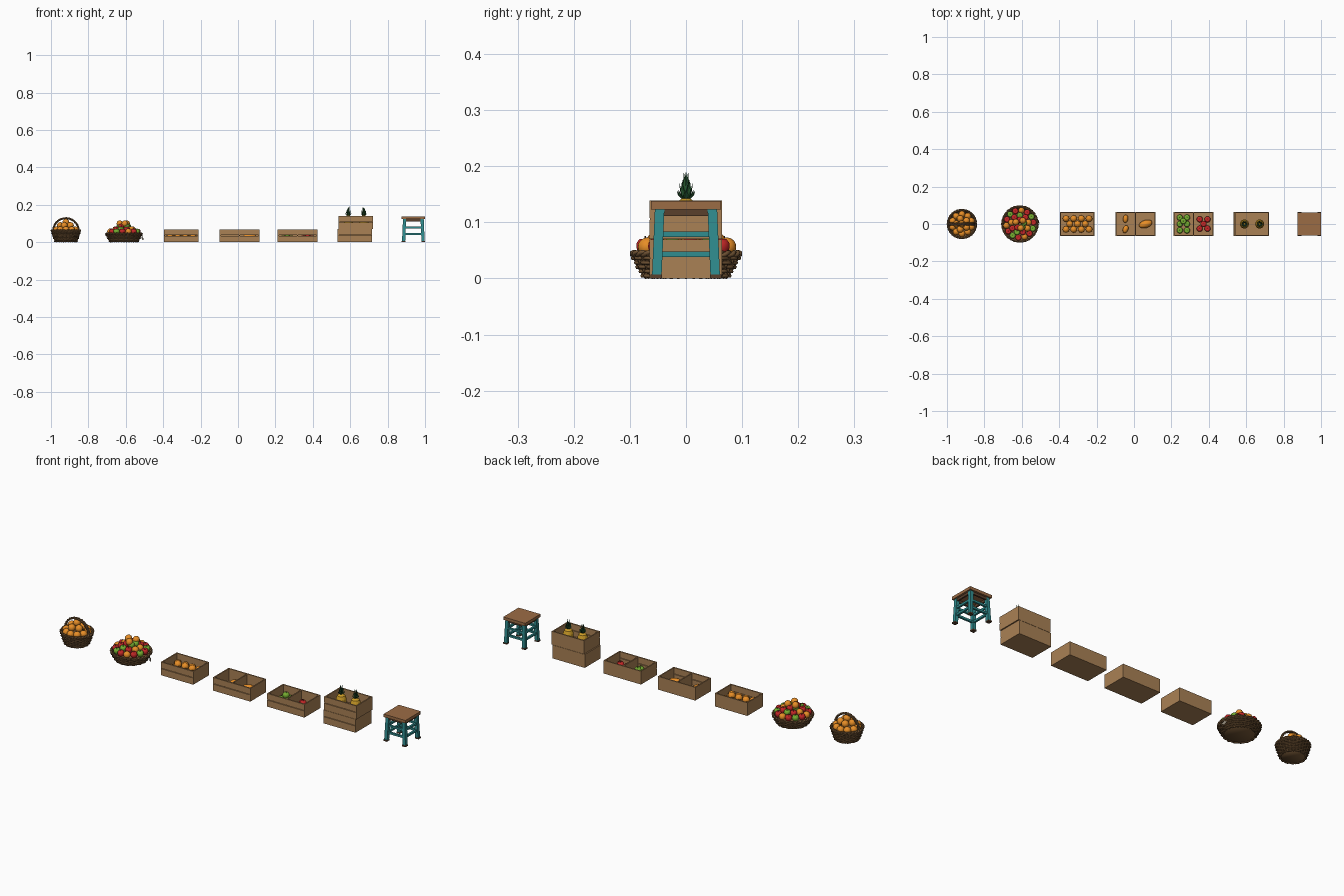
import bpy, math, random
from mathutils import Vector

if "Cube" in bpy.data.objects:
    bpy.data.objects.remove(bpy.data.objects["Cube"])
random.seed(4)


def mat(name, r, g, b):
    m = bpy.data.materials.new(name)
    m.diffuse_color = (r, g, b, 1)
    m.use_nodes = True
    m.node_tree.nodes["Principled BSDF"].inputs["Base Color"].default_value = m.diffuse_color
    return m


WOOD = mat("crate_wood", 0.40, 0.22, 0.09)
SEAT = mat("seat_wood", 0.33, 0.15, 0.06)
DARK = mat("dark_wood", 0.10, 0.05, 0.025)
TEAL = mat("teal_paint", 0.03, 0.27, 0.28)
WICKER = mat("wicker", 0.17, 0.09, 0.035)
ORANGE = mat("orange_peel", 0.80, 0.27, 0.02)
RED = mat("red_skin", 0.55, 0.02, 0.02)
GREEN = mat("green_skin", 0.18, 0.42, 0.03)
GOLD = mat("pineapple_skin", 0.60, 0.33, 0.02)
LEAF = mat("leaf", 0.02, 0.10, 0.03)
GREY = mat("tag_cloth", 0.30, 0.26, 0.20)


def mesh_obj(name, verts, faces, m, smooth=False):
    me = bpy.data.meshes.new(name)
    me.from_pydata(verts, [], faces)
    me.materials.append(m)
    for p in me.polygons:
        p.use_smooth = smooth
    ob = bpy.data.objects.new(name, me)
    bpy.context.collection.objects.link(ob)
    return ob


def beam(name, p0, p1, sx, sy, m):
    # box swept from p0 up to p1 with level ends
    vs = [(p[0] + a * sx / 2, p[1] + b * sy / 2, p[2]) for p in (p0, p1)
          for a, b in ((-1, -1), (1, -1), (1, 1), (-1, 1))]
    fs = [(3, 2, 1, 0), (4, 5, 6, 7)] + [(i, (i + 1) % 4, (i + 1) % 4 + 4, i + 4) for i in range(4)]
    return mesh_obj(name, vs, fs, m)


def box(name, x0, x1, y0, y1, z0, z1, m):
    cx, cy = (x0 + x1) / 2, (y0 + y1) / 2
    return beam(name, (cx, cy, z0), (cx, cy, z1), x1 - x0, y1 - y0, m)


def lathe(name, prof, n, m, loc=(0, 0, 0), smooth=True):
    vs = [(r * math.cos(2 * math.pi * i / n), r * math.sin(2 * math.pi * i / n), z)
          for r, z in prof for i in range(n)]
    fs = [(k * n + i, k * n + (i + 1) % n, (k + 1) * n + (i + 1) % n, (k + 1) * n + i)
          for k in range(len(prof) - 1) for i in range(n)]
    fs += [tuple(reversed(range(n))), tuple(range((len(prof) - 1) * n, len(prof) * n))]
    ob = mesh_obj(name, vs, fs, m, smooth)
    ob.location = loc
    return ob


def tube(name, pts, r, m, closed=False):
    cu = bpy.data.curves.new(name, 'CURVE')
    cu.dimensions = '3D'
    cu.bevel_depth, cu.bevel_resolution, cu.use_fill_caps = r, 1, True
    sp = cu.splines.new('POLY')
    sp.points.add(len(pts) - 1)
    for p, q in zip(sp.points, pts):
        p.co = (*q, 1)
    sp.use_cyclic_u = closed
    tmp = bpy.data.objects.new(name + "_path", cu)
    me = bpy.data.meshes.new_from_object(tmp)
    bpy.data.objects.remove(tmp)
    me.materials.clear()
    me.materials.append(m)
    ob = bpy.data.objects.new(name, me)
    bpy.context.collection.objects.link(ob)
    return ob


def fruit(name, loc, m, size=(0.017, 0.017, 0.017), turn=0):
    prof = [(max(math.sin(math.pi * k / 10), 0.01), -math.cos(math.pi * k / 10)) for k in range(11)]
    ob = lathe(name, prof, 16, m, loc)
    ob.scale = size
    ob.rotation_euler = (0, 0, turn)
    return ob


def apple(name, loc, m, s=0.0165):
    prof = [(0.1, -0.8), (0.45, -0.9), (0.8, -0.6), (1, 0), (0.95, 0.45), (0.65, 0.85), (0.35, 0.85), (0.03, 0.6)]
    ob = lathe(name, prof, 14, m, loc)
    ob.scale = (s, s, s)
    x, y, z = loc
    tube(name + "_stem", [(x, y, z + 0.6 * s), (x + 0.001, y, z + 1.2 * s)], 0.001, DARK)


def basket(name, cx, rb, rt, h, rows, n=28):
    rad = lambda z: rb + (rt - rb) * (z / h) ** 0.8
    # inner shell closing the weave
    zs = [h * k / 6 for k in range(7)]
    prof = [(rad(z) - 0.004, z + 0.003) for z in zs]
    prof += [(rad(z) - 0.007, z + 0.004) for z in reversed(zs)]
    lathe(name + "_shell", prof, 40, WICKER, (cx, 0, 0))
    # upright stakes
    for i in range(n):
        a = 2 * math.pi * i / n
        tube(f"{name}_stake_{i}", [(cx + (rad(z) - 0.001) * math.cos(a), (rad(z) - 0.001) * math.sin(a), z)
                                   for z in zs[::2]], 0.0025, WICKER)
    # weavers passing in and out of the stakes
    for k in range(rows):
        z = h * (k + 0.6) / (rows + 0.6)
        pts = []
        for j in range(n * 4):
            a = 2 * math.pi * j / (n * 4)
            r = rad(z) - 0.001 + 0.0025 * math.cos(n / 2 * a + k * math.pi)
            pts.append((cx + r * math.cos(a), r * math.sin(a), z))
        tube(f"{name}_weaver_{k}", pts, h / rows * 0.42, WICKER, True)
    # twisted rim
    for s in (0, 1):
        pts = []
        for j in range(120):
            a = 2 * math.pi * j / 120
            t = 15 * a + s * math.pi
            r = rt - 0.003 + 0.003 * math.cos(t)
            pts.append((cx + r * math.cos(a), r * math.sin(a), h + 0.003 * math.sin(t)))
        tube(f"{name}_rim_{s}", pts, 0.004, WICKER, True)


# tall basket of oranges
B1 = -0.92
basket("tall_basket", B1, 0.057, 0.078, 0.062, 8)
for s in (0, 1, 2):
    pts = []
    for j in range(61):
        a, t = math.pi * j / 60, 0.5 * j + s * 2 * math.pi / 3
        r = 0.068 + 0.0025 * math.cos(t)
        pts.append((B1 + r * math.cos(a), 0.006 * math.sin(t), 0.060 + r * math.sin(a)))
    tube(f"handle_strand_{s}", pts, 0.0035, WICKER)
for count, r, z in ((10, 0.052, 0.066), (5, 0.030, 0.089), (1, 0.0, 0.106)):
    for i in range(count):
        a = 2 * math.pi * (i + 0.5) / count
        fruit("basket_orange", (B1 + r * math.cos(a), r * math.sin(a), z), ORANGE, (0.018,) * 3)

# wide basket of mixed fruit
B2 = -0.61
basket("wide_basket", B2, 0.072, 0.097, 0.044, 5, 32)
for count, r, z in ((14, 0.073, 0.056), (9, 0.046, 0.068), (5, 0.022, 0.083)):
    for i in range(count):
        a = 2 * math.pi * (i + 0.25) / count
        p = (B2 + r * math.cos(a), r * math.sin(a), z)
        kind = (RED, ORANGE, RED, GREEN)[(i + count) % 4] if r > 0.03 else (GREEN, RED)[i % 2]
        if kind is ORANGE:
            fruit("mixed_orange", p, ORANGE)
        else:
            apple("mixed_apple", p, kind)
for x, y in ((-0.022, 0.01), (0.016, 0.018), (0.005, -0.022)):
    fruit("top_orange", (B2 + x, y, 0.099), ORANGE)
# cloth tag hanging on the wide basket
tube("tag_cord", [(B2 + 0.096, 0.006, 0.045), (B2 + 0.099, 0.01, 0.03)], 0.0015, GREY)
mesh_obj("tag", [(-0.514, 0.012, 0.034), (-0.505, 0.0, 0.018), (-0.508, 0.016, 0.008), (-0.516, 0.026, 0.022)],
         [(0, 1, 2, 3)], GREY)


def crate(name, x0, x1, z0, h, divided=False):
    t, d, z1 = 0.006, 0.064, z0 + h
    box(name + "_floor", x0, x1, -d, d, z0, z0 + t, WOOD)
    box(name + "_left_end", x0, x0 + t, -d, d, z0 + t, z1, WOOD)
    box(name + "_right_end", x1 - t, x1, -d, d, z0 + t, z1, WOOD)
    box(name + "_back", x0 + t, x1 - t, d - t, d, z0 + t, z1, WOOD)
    mid = z0 + h * 0.52
    box(name + "_front_low", x0, x1, -d - 0.001, -d + t, z0, mid - 0.0015, WOOD)
    box(name + "_front_high", x0, x1, -d - 0.001, -d + t, mid + 0.0015, z1, WOOD)
    if divided:
        c = (x0 + x1) / 2
        box(name + "_divider", c - 0.003, c + 0.003, -d + t, d - t, z0 + t, z1 - 0.002, WOOD)


# crate of oranges
crate("orange_crate", -0.395, -0.21, 0, 0.068)
for y, n, z in ((0.029, 4, 0.034), (-0.029, 4, 0.034), (0, 3, 0.045)):
    for i in range(n):
        fruit("crate_orange", (-0.302 + (i - (n - 1) / 2) * 0.041, y, z), ORANGE, (0.018,) * 3)

# divided crate with mangoes and a papaya
crate("mango_crate", -0.098, 0.116, 0, 0.068, True)
fruit("mango_a", (-0.045, 0.028, 0.02), ORANGE, (0.014, 0.022, 0.014), -0.1)
fruit("mango_b", (-0.045, -0.028, 0.02), ORANGE, (0.014, 0.022, 0.014), -0.4)
fruit("papaya", (0.062, 0, 0.027), ORANGE, (0.037, 0.021, 0.021), 0.3)

# divided crate with green and red apples
crate("apple_crate", 0.212, 0.425, 0, 0.068, True)
for x in (-0.019, 0.019):
    for y in (-0.034, 0, 0.034):
        apple("green_apple", (0.264 + x, y, 0.022), GREEN)
    for y in (-0.025, 0.025):
        apple("red_apple", (0.372 + x * 1.1, y, 0.022), RED)
apple("green_apple_top", (0.264, 0.015, 0.042), GREEN)
apple("red_apple_top", (0.372, 0, 0.035), RED)

# stacked crates with pineapples
crate("lower_crate", 0.533, 0.717, 0, 0.069)
crate("upper_crate", 0.538, 0.722, 0.07, 0.069)
for px in (0.59, 0.672):
    lathe("pineapple", [(0.010, 0.076), (0.020, 0.084), (0.0245, 0.100), (0.0245, 0.120), (0.019, 0.135), (0.008, 0.142)],
          14, GOLD, (px, 0, 0), False)
    for ring, (n, reach, top) in enumerate(((7, 0.017, 0.158), (6, 0.012, 0.173), (4, 0.005, 0.190))):
        for i in range(n):
            a = 2 * math.pi * (i + ring * 0.4) / n
            u, v = Vector((math.cos(a), math.sin(a), 0)), Vector((-math.sin(a), math.cos(a), 0))
            c, k = Vector((px, 0, 0)), Vector((0, 0, 1))
            base, waist = c + u * 0.004 + k * 0.139, c + u * (reach * 0.7 + 0.002) + k * (0.139 * 0.5 + top * 0.5)
            tip = c + u * reach + k * top
            mesh_obj("pineapple_leaf", [base - v * 0.003, base + v * 0.003, waist + v * 0.0045, tip, waist - v * 0.0045,
                                        waist - u * 0.002], [(0, 1, 2, 5), (0, 5, 4), (5, 2, 3), (5, 3, 4)], LEAF)

# stool
SX = 0.9375
box("stool_seat", SX - 0.0625, 1.0, -0.0625, 0.0625, 0.123, 0.138, SEAT)
for sx in (-1, 1):
    for sy in (-1, 1):
        beam("stool_leg", (SX + sx * 0.052, sy * 0.052, 0.005), (SX + sx * 0.047, sy * 0.047, 0.123), 0.017, 0.017, TEAL)
        beam("stool_foot", (SX + sx * 0.053, sy * 0.053, 0), (SX + sx * 0.053, sy * 0.053, 0.007), 0.02, 0.02, DARK)
    for z in (0.043, 0.079):
        x, y = SX + sx * 0.049, sx * 0.049
        box("side_rail", x - 0.005, x + 0.005, -0.045, 0.045, z - 0.005, z + 0.005, TEAL)
        box("front_back_rail", SX - 0.045, SX + 0.045, y - 0.005, y + 0.005, z - 0.005, z + 0.005, TEAL)
    box("side_apron", x - 0.004, x + 0.004, -0.041, 0.041, 0.111, 0.123, DARK)
    box("front_back_apron", SX - 0.041, SX + 0.041, y - 0.004, y + 0.004, 0.111, 0.123, DARK)
